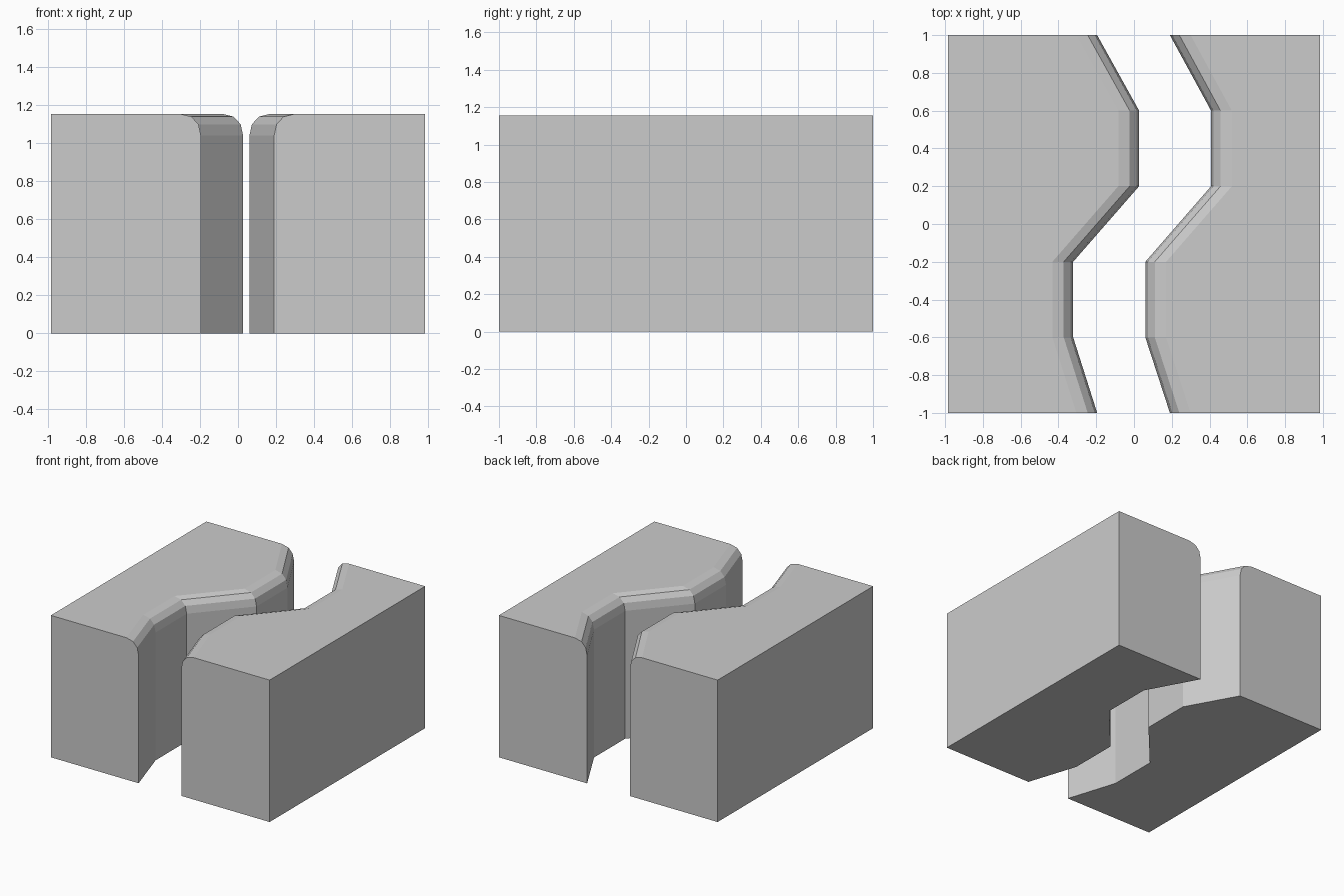
import bpy, bmesh

if "Cube" in bpy.data.objects:
    bpy.data.objects.remove(bpy.data.objects["Cube"])

HEIGHT, OUTER = 1.155, 0.985
YS = [-1.0, -0.6, -0.2, 0.2, 0.6, 1.0]
# rounded lip: (distance back from the wall, height)
LIP = [(0, 0), (0, 1.04), (0.013, 1.1), (0.05, 1.14), (0.11, HEIGHT)]


def cliff(name, wall_xs, side):
    """Loft the cliff cross-section along the winding wall; side is -1 left, 1 right."""
    bm = bmesh.new()
    rings = []
    for x, y in zip(wall_xs, YS):
        section = [(x + side * d, z) for d, z in LIP]
        section += [(side * OUTER, HEIGHT), (side * OUTER, 0)]
        rings.append([bm.verts.new((px, y, z)) for px, z in section])
    n = len(rings[0])
    for a, b in zip(rings, rings[1:]):
        for i in range(n):
            j = (i + 1) % n
            bm.faces.new((a[i], a[j], b[j], b[i]))
    # flat end caps
    bm.faces.new(rings[0])
    bm.faces.new(rings[-1])
    bmesh.ops.recalc_face_normals(bm, faces=bm.faces)
    mesh = bpy.data.meshes.new(name)
    bm.to_mesh(mesh)
    bm.free()
    obj = bpy.data.objects.new(name, mesh)
    bpy.context.collection.objects.link(obj)
    return obj


# two banks facing each other across the winding gap
cliff("left_cliff", [-0.195, -0.322, -0.322, 0.027, 0.027, -0.195], -1)
cliff("right_cliff", [0.19, 0.06, 0.06, 0.408, 0.408, 0.19], 1)
